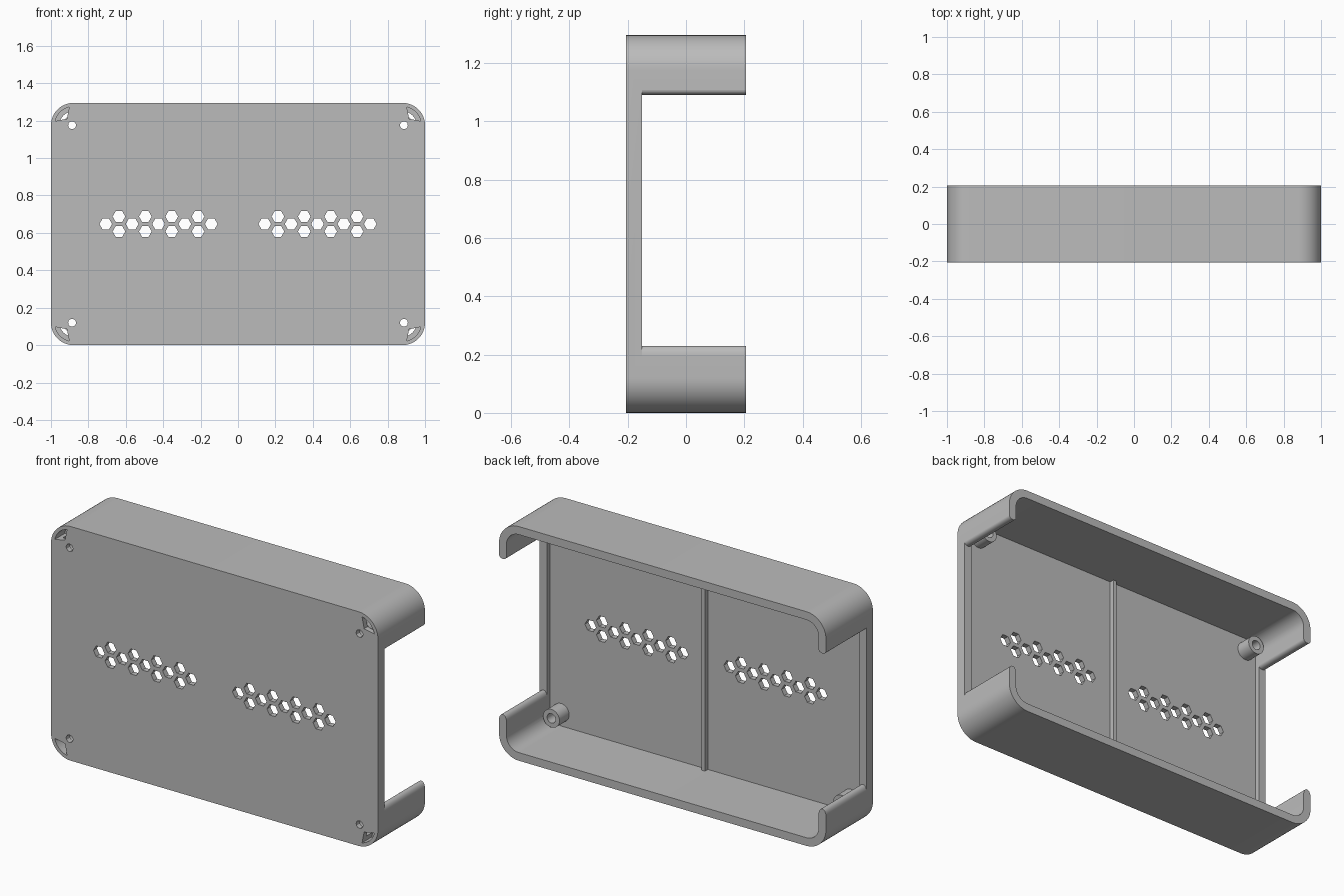
import bpy, bmesh
from math import cos, sin, radians

cube = bpy.data.objects.get("Cube")
if cube:
    bpy.data.objects.remove(cube)

WIDTH, HEIGHT, HALF_DEPTH = 2.0, 1.295, 0.205
MID = HEIGHT / 2
WALL, CORNER = 0.045, 0.12
FLOOR, SILL = -0.175, -0.15          # inner face of the panel, top of the side sills
NOTCH_LOW, NOTCH_HIGH = 0.197, 1.107  # side openings, before the rounded lips

grey = bpy.data.materials.new("matte grey")
grey.use_nodes = True
colour = (0.5, 0.5, 0.5, 1)
grey.diffuse_color = colour
grey.node_tree.nodes["Principled BSDF"].inputs["Base Color"].default_value = colour


def arc(cx, cz, rx, start, end, steps, rz=None):
    rz = rx if rz is None else rz
    angles = [radians(start + (end - start) * i / steps) for i in range(steps + 1)]
    return [(cx + rx * cos(a), cz + rz * sin(a)) for a in angles]


def circle(cx, cz, r, sides):
    return arc(cx, cz, r, 0, 360, sides)[:-1]


def box(x0, x1, z0, z1):
    return [(x0, z0), (x1, z0), (x1, z1), (x0, z1)]


def rounded_rect(inset):
    dx, r = WIDTH / 2 - CORNER, CORNER - inset
    corners = [(dx, HEIGHT - CORNER), (-dx, HEIGHT - CORNER), (-dx, CORNER), (dx, CORNER)]
    return [p for i, (x, z) in enumerate(corners) for p in arc(x, z, r, 90 * i, 90 * i + 90, 12)]


def prism(name, outlines, y0, y1):
    """Extrude outlines drawn in the x-z plane along y."""
    bm = bmesh.new()
    for outline in outlines:
        face = bm.faces.new([bm.verts.new((x, y0, z)) for x, z in outline])
        grown = bmesh.ops.extrude_face_region(bm, geom=[face])["geom"]
        verts = [g for g in grown if isinstance(g, bmesh.types.BMVert)]
        bmesh.ops.translate(bm, verts=verts, vec=(0, y1 - y0, 0))
    bmesh.ops.recalc_face_normals(bm, faces=bm.faces)
    mesh = bpy.data.meshes.new(name)
    bm.to_mesh(mesh)
    bm.free()
    mesh.materials.append(grey)
    obj = bpy.data.objects.new(name, mesh)
    bpy.context.collection.objects.link(obj)
    return obj


def activate(obj):
    bpy.ops.object.select_all(action='DESELECT')
    obj.select_set(True)
    bpy.context.view_layer.objects.active = obj


def cut(target, outlines, y0, y1):
    cutter = prism("cutter", outlines, y0, y1)
    cutter.hide_render = True
    mod = target.modifiers.new("cut", 'BOOLEAN')
    mod.operation, mod.solver, mod.object = 'DIFFERENCE', 'EXACT', cutter
    activate(target)
    bpy.ops.object.modifier_apply(modifier=mod.name)
    bpy.data.objects.remove(cutter)


# Housing: hollow tray with the middle of both side walls lowered to a sill
housing = prism("housing", [rounded_rect(0)], -HALF_DEPTH, HALF_DEPTH)
cut(housing, [rounded_rect(WALL)], FLOOR, 0.3)
cut(housing, [box(-1.1, 1.1, NOTCH_LOW, NOTCH_HIGH)], SILL, 0.3)

# Hexagonal vents: a middle row with pairs between its holes, on both halves
hexes = []
for side in (-1, 1):
    for i in range(9):
        x = side * 0.425 + (i - 4) * 0.0705
        for dz in ((0,) if i % 2 == 0 else (-0.04, 0.04)):
            hexes.append(circle(x, MID + dz, 0.034, 6))
cut(housing, hexes, -0.3, 0)

# Corner pockets and screw holes, repeated at all four corners
screws, pockets, bosses = [], [], []
for sx in (-1, 1):
    for sz in (-1, 1):
        cx, cz = sx * (WIDTH / 2 - CORNER), MID + sz * (MID - CORNER)
        shape = arc(0, 0, 0.1, 13, 77, 10) + [(0.035, 0.035)]
        pockets.append([(cx + sx * x, cz + sz * z) for x, z in shape])
        screws.append((sx * 0.887, MID + sz * 0.528))
cut(housing, pockets, -0.3, -0.12)
cut(housing, [circle(x, z, 0.021, 12) for x, z in screws], -0.3, 0)

# Screw bosses behind the panel
boss = prism("screw_bosses", [circle(x, z, 0.05, 32) for x, z in screws], FLOOR, -0.09)
cut(boss, [circle(x, z, 0.026, 24) for x, z in screws], -0.3, 0)

# Rounded lips that finish the side wall ends
lips = []
for sx in (-1, 1):
    x = sx * (WIDTH / 2 - WALL / 2)
    lips.append(arc(x, NOTCH_LOW, WALL / 2, 0, 180, 12, 0.033))
    lips.append(arc(x, NOTCH_HIGH, WALL / 2, 180, 360, 12, 0.017))
lip = prism("wall_lips", lips, SILL, HALF_DEPTH)

# Stiffening rib down the middle of the panel
rib = prism("centre_rib", [box(-0.011, 0.011, WALL, HEIGHT - WALL)], FLOOR, SILL)

for obj in (housing, boss, lip, rib):
    activate(obj)
    bpy.ops.object.shade_smooth_by_angle(angle=radians(30))
